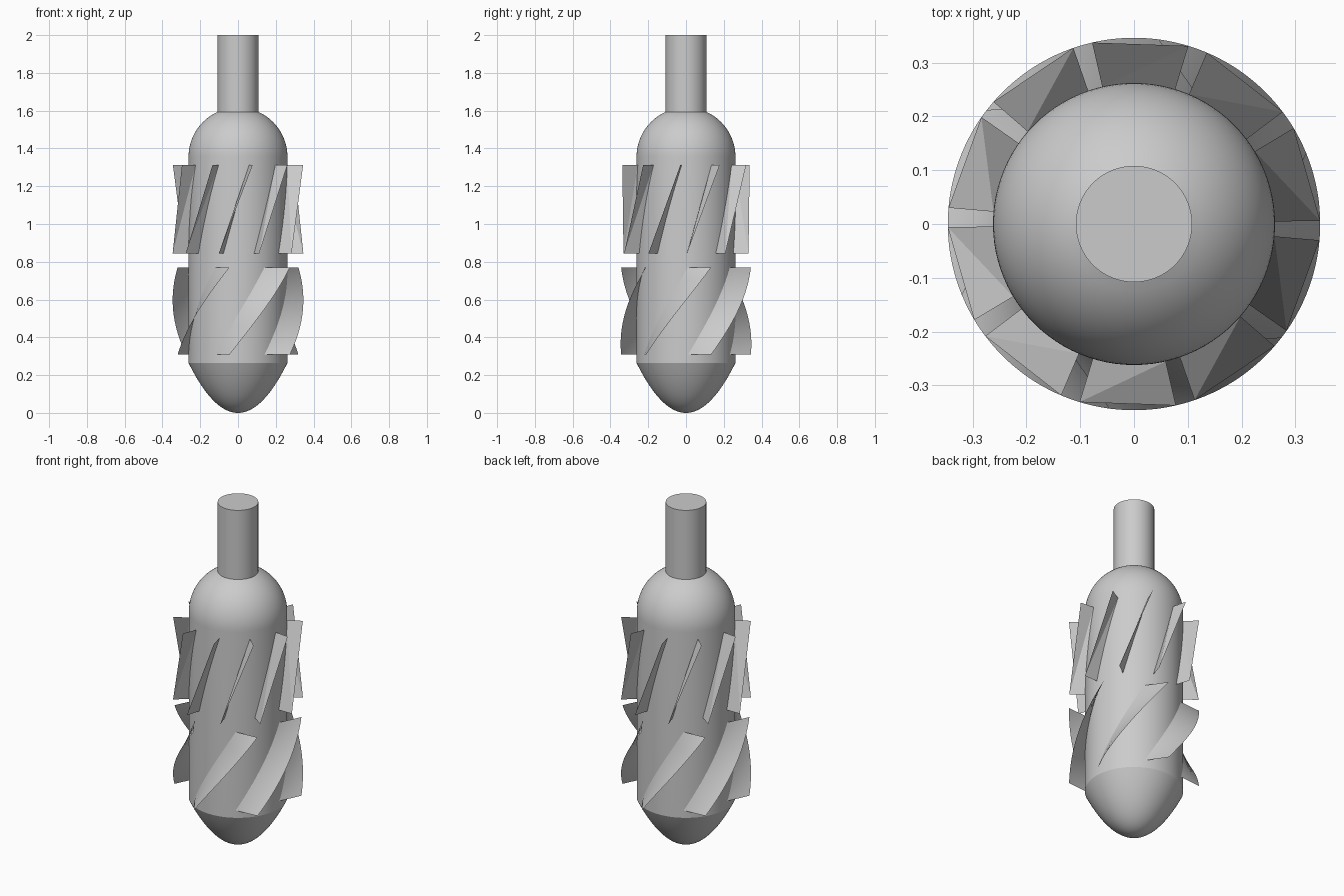
import bpy
import math
from math import sin, cos, radians

cube = bpy.data.objects.get("Cube")
if cube:
    bpy.data.objects.remove(cube, do_unlink=True)

BODY_R, FIN_R, SHAFT_R = 0.262, 0.346, 0.108
NOSE_TOP, DOME_BASE, TOP = 0.265, 1.355, 2.0

grey = bpy.data.materials.new("plain_grey")
grey.use_nodes = True
colour = (0.6, 0.6, 0.6, 1)
grey.diffuse_color = colour
grey.node_tree.nodes["Principled BSDF"].inputs["Base Color"].default_value = colour


def make(name, verts, faces, smooth_angle=None):
    mesh = bpy.data.meshes.new(name)
    mesh.from_pydata(verts, [], faces)
    mesh.materials.append(grey)
    obj = bpy.data.objects.new(name, mesh)
    bpy.context.collection.objects.link(obj)
    if smooth_angle:
        bpy.ops.object.select_all(action="DESELECT")
        obj.select_set(True)
        bpy.context.view_layer.objects.active = obj
        bpy.ops.object.shade_smooth_by_angle(angle=radians(smooth_angle))
    return obj


def lathe(name, profile, sides=96):
    """Turn (radius, height) points around z, closing each end with one face."""
    verts, faces = [], []
    for r, z in profile:
        for k in range(sides):
            a = 2 * math.pi * k / sides
            verts.append((r * cos(a), r * sin(a), z))
    for i in range(len(profile) - 1):
        for k in range(sides):
            n = (k + 1) % sides
            a, b = i * sides, (i + 1) * sides
            faces.append((a + k, a + n, b + n, b + k))
    faces.append(tuple(reversed(range(sides))))
    faces.append(tuple(range(len(verts) - sides, len(verts))))
    return make(name, verts, faces, 20)


def polar(r, degrees, z):
    return (r * cos(radians(degrees)), r * sin(radians(degrees)), z)


def twisted_fin(name, start, sweep, twist, z0, z1, steps, root, smooth=None):
    """Thin blade from the root to the outer rim, turned by twist as it rises."""
    verts, faces = [], []
    for i in range(steps + 1):
        t = i / steps
        a, z = start + twist * t, z0 + (z1 - z0) * t
        verts += [polar(root, a, z), polar(FIN_R, a + sweep, z)]
        if i:
            k = 2 * i
            # Split each panel from its lower rim corner to its upper root corner
            faces += [(k - 2, k - 1, k), (k - 1, k + 1, k)]
    return make(name, verts, faces, smooth)


# Body: parabolic nose, straight wall, round shoulder
nose = [(BODY_R * s, NOSE_TOP * s * s) for s in [max(i, 0.1) / 20 for i in range(21)]]
end = math.acos(SHAFT_R / BODY_R)
dome = [(BODY_R * cos(end * i / 16), DOME_BASE + BODY_R * sin(end * i / 16))
        for i in range(17)]
lathe("body", nose + dome)

# Shaft
lathe("shaft", [(SHAFT_R, dome[-1][1] - 0.02), (SHAFT_R, TOP)])

# Upper ring of straight-edged fins
for i in range(10):
    twisted_fin(f"upper_fin_{i + 1}", 36 * i - 35, 0, 30, 0.845, 1.312, 1, BODY_R)

# Lower ring of swept spiral blades
for i in range(6):
    twisted_fin(f"lower_blade_{i + 1}", 60 * i + 1.5, 21, 60, 0.308, 0.77, 24,
                BODY_R - 0.002, 40)
